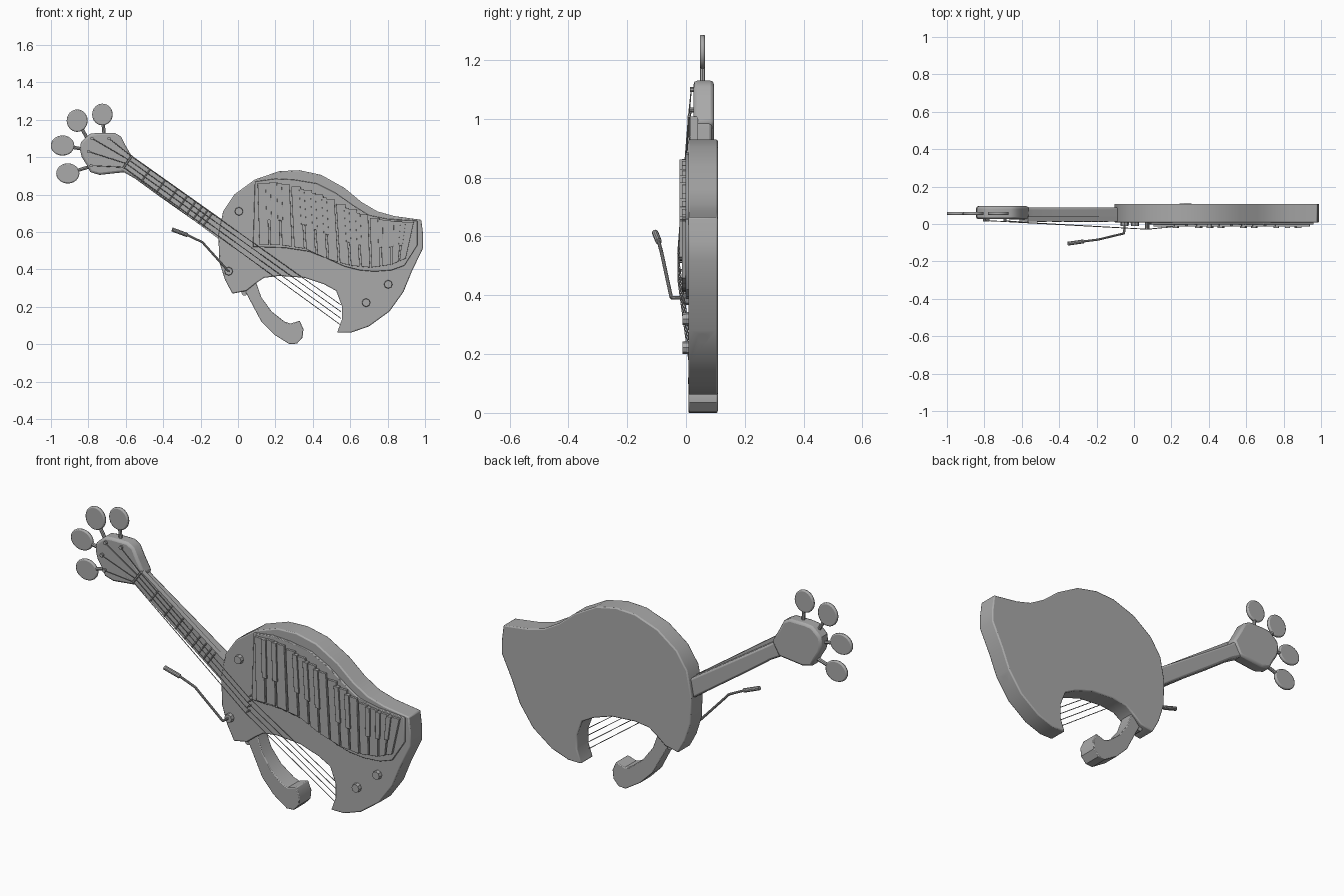
import bpy, bmesh, math
from mathutils import Vector

if "Cube" in bpy.data.objects:
    bpy.data.objects.remove(bpy.data.objects["Cube"])

grey = bpy.data.materials.new("plain grey")
grey.use_nodes = True
grey.diffuse_color = (0.4, 0.4, 0.4, 1)
grey.node_tree.nodes["Principled BSDF"].inputs["Base Color"].default_value = (0.4, 0.4, 0.4, 1)


def finish(name, bm, bevel=0):
    bmesh.ops.recalc_face_normals(bm, faces=bm.faces[:])
    mesh = bpy.data.meshes.new(name)
    bm.to_mesh(mesh)
    bm.free()
    ob = bpy.data.objects.new(name, mesh)
    bpy.context.collection.objects.link(ob)
    mesh.materials.append(grey)
    if bevel:
        mod = ob.modifiers.new("edge", "BEVEL")
        mod.width, mod.segments, mod.limit_method = bevel, 2, "ANGLE"
        mod.angle_limit = math.radians(50)
    bpy.ops.object.select_all(action="DESELECT")
    bpy.context.view_layer.objects.active = ob
    ob.select_set(True)
    bpy.ops.object.shade_smooth_by_angle(angle=math.radians(35))
    return ob


def slab(name, outline, front, back, bevel=0, shape=None):
    """Extrude an (x, z) outline from y=front to y=back."""
    bm = bmesh.new()
    face = bm.faces.new([bm.verts.new((x, front, z)) for x, z in outline])
    new = bmesh.ops.extrude_face_region(bm, geom=[face])["geom"]
    for v in new:
        if isinstance(v, bmesh.types.BMVert):
            v.co.y = back
    if shape:
        for v in bm.verts:
            shape(v.co)
    return finish(name, bm, bevel)


def rod(name, a, b, r, sides=8, r2=None):
    a, b = Vector(a), Vector(b)
    bm = bmesh.new()
    bmesh.ops.create_cone(bm, cap_ends=True, segments=sides, radius1=r,
                          radius2=r if r2 is None else r2, depth=(b - a).length)
    turn = (b - a).to_track_quat("Z", "Y")
    for v in bm.verts:
        v.co = turn @ v.co + (a + b) / 2
    return finish(name, bm)


def along(curve, t):
    """Point at fraction t of a curve with evenly weighted points."""
    s = min(t, 0.9999) * (len(curve) - 1)
    i = int(s)
    return Vector(curve[i]).lerp(Vector(curve[i + 1]), s - i)


# Body
body = slab("body", [
    (-.03, .27), (-.07, .345), (-.1, .44), (-.105, .585), (-.08, .71), (-.02, .8), (.09, .88),
    (.22, .925), (.33, .93), (.445, .905), (.57, .835), (.66, .76), (.745, .71), (.835, .685),
    (.98, .665), (.99, .585), (.99, .515), (.93, .39), (.885, .28), (.81, .175), (.7, .095),
    (.605, .062), (.53, .062), (.555, .13), (.555, .205), (.525, .285), (.46, .32), (.355, .355),
    (.22, .365), (.14, .355), (.095, .325), (.045, .285)], .008, .108, .006)

# Cable socket cut into the side
cutter = rod("socket_cutter", (.83, .057, .265), (.92, .057, .235), .018, 16)
cutter.hide_render = True
cutter.hide_set(True)
cut = body.modifiers.new("socket", "BOOLEAN")
cut.operation, cut.object = "DIFFERENCE", cutter

# Keyboard plate
slab("keyboard_plate", [
    (.09, .87), (.2, .885), (.3, .88), (.42, .86), (.52, .81), (.62, .74), (.7, .69), (.8, .67),
    (.96, .66), (.96, .53), (.89, .42), (.82, .395), (.73, .388), (.65, .395), (.57, .415),
    (.47, .46), (.38, .495), (.25, .515), (.08, .52)], -.002, .02, .003)

# Keys follow the upper and lower edges of the plate
top = [(.1, .86), (.22, .865), (.34, .835), (.46, .79), (.58, .735), (.7, .68), (.82, .66), (.945, .65)]
low = [(.11, .53), (.23, .53), (.36, .51), (.48, .455), (.6, .42), (.71, .41), (.82, .425), (.9, .46)]
count = 14
for i in range(count):
    a, b = (i + .08) / count, (i + .92) / count
    level = along(top, (a + b) / 2).y
    p, q = along(top, a), along(top, b)
    slab("white_key", [(p.x, level), (q.x, level), along(low, b), along(low, a)], -.014, 0, .001)
    if i % 7 not in (2, 6):
        a, b = (i + .78) / count, (i + 1.22) / count
        p, q = along(top, a), along(top, b)
        p.y = q.y = min(p.y, q.y)
        slab("black_key", [p, q, q.lerp(along(low, b), .6), p.lerp(along(low, a), .6)],
             -.022, 0, .001)

# Neck and headstock
slab("neck", [
    (-.64, 1.06), (-.6, 1.01), (-.54, .965), (-.42, .885), (-.05, .64), (-.05, .53),
    (-.42, .79), (-.55, .885), (-.62, .925), (-.68, .95)], .025, .088, .01)
slab("headstock", [
    (-.82, 1.1), (-.79, 1.125), (-.75, 1.13), (-.66, 1.13), (-.625, 1.11), (-.6, 1.06),
    (-.56, .99), (-.6, .92), (-.65, .915), (-.74, .905), (-.79, .92), (-.81, .96),
    (-.835, 1), (-.845, 1.04), (-.84, 1.08)], .026, .095, .012)

# Fretboard and frets
start, end = Vector((-.59, 0, .975)), Vector((-.06, 0, .59))
across = Vector((.58, 0, .815))
board = [start + across * .04, end + across * .048, end - across * .048, start - across * .04]
slab("fretboard", [(p.x, p.z) for p in board], .014, .04)
for i in range(9):
    p = start.lerp(end, 1 - .88 ** (i * 1.6) if i else 0)
    p.y = .013
    rod("fret", p - across * .042, p + across * .042, .004, 6)

# Tuning pegs: oval paddle on a stem, with a string post on the headstock
tuners = [((-.725, 1.228), (-.715, 1.11), .055, .058, (-.69, 1.1)),
          ((-.86, 1.195), (-.8, 1.09), .056, .06, (-.78, 1.1)),
          ((-.938, 1.062), (-.81, 1.04), .063, .054, (-.8, 1.03)),
          ((-.91, .913), (-.79, .95), .062, .054, (-.785, .955))]
for k, (c, root, rx, rz, post) in enumerate(tuners):
    ring = [(c[0] + rx * math.cos(j * math.tau / 24), c[1] + rz * math.sin(j * math.tau / 24))
            for j in range(24)]
    slab("peg_paddle", ring, .047, .065, .006)
    rod("peg_stem", (c[0], .056, c[1]), (root[0], .056, root[1]), .009)
    rod("string_post", (post[0], .04, post[1]), (post[0], .014, post[1]), .009, 10)

    # String from post over nut and saddle to the lower horn
    nut = start + across * (.036 - k * .024)
    nut.y = .008
    tail = Vector((.55, .02, .21 - k * .036))
    saddle = nut.lerp(tail, .58)
    saddle.y = -.028
    path = [Vector((post[0], .018, post[1])), nut, saddle, tail]
    for a, b in zip(path, path[1:]):
        rod("string", a, b, .002, 6)
    rod("saddle_pin", saddle, (saddle.x, .02, saddle.z), .004, 6)
rod("nut", start - across * .042 + Vector((0, .01, 0)),
    start + across * .042 + Vector((0, .01, 0)), .006, 6)

# Control knobs
for x, z in [(.685, .222), (.803, .32), (.005, .71), (-.05, .39)]:
    rod("knob", (x, .02, z), (x, -.012, z), .024, 8, .021)

# Tremolo arm
arm = [(-.05, 0, .39), (-.053, -.05, .392), (-.19, -.083, .545), (-.27, -.093, .583), (-.352, -.105, .613)]
for i, (a, b) in enumerate(zip(arm, arm[1:])):
    rod("tremolo_grip" if i == 3 else "tremolo_arm", a, b, .011 if i == 3 else .006, 10)


# Curved leg rest, narrower where it joins the body
def taper(co):
    t = min(max((co.x - .04) / .2, 0), 1)
    co.y = .058 + (co.y - .058) * (.65 + .35 * t)


slab("leg_rest", [
    (.04, .28), (.095, .335), (.125, .25), (.18, .175), (.25, .12), (.28, .11), (.33, .125),
    (.35, .08), (.345, .035), (.315, .003), (.275, 0), (.195, .05), (.125, .12), (.085, .195)],
    .008, .108, .004, taper)
rod("rest_hinge", (.035, .03, .275), (.035, .085, .275), .016, 10)
